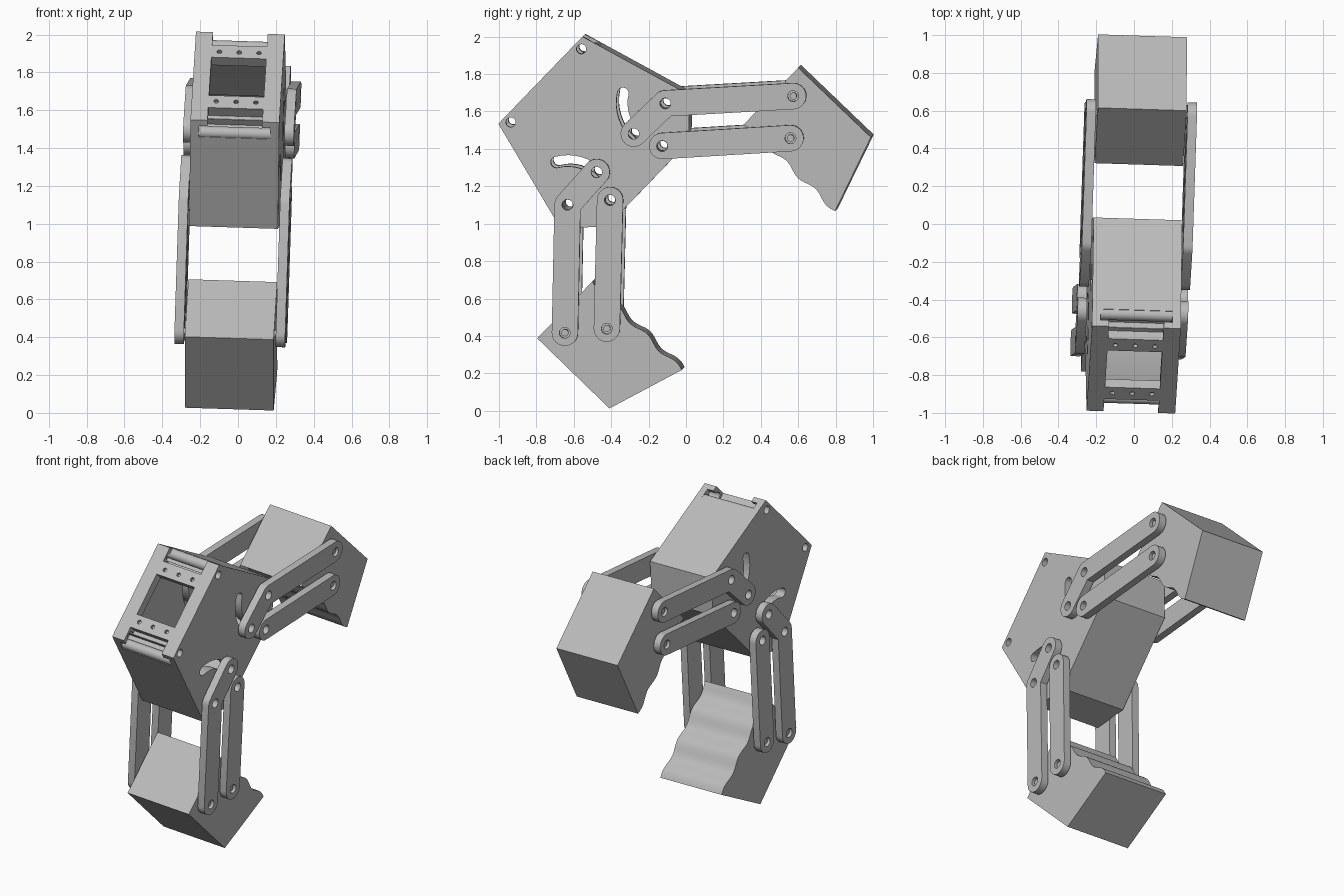
import bpy, bmesh, math
from mathutils import Matrix, Vector

if "Cube" in bpy.data.objects:
    bpy.data.objects.remove(bpy.data.objects["Cube"])

grey = bpy.data.materials.new("plain grey")
grey.use_nodes = True
colour = (0.5, 0.5, 0.5, 1)
grey.diffuse_color = colour
grey.node_tree.nodes["Principled BSDF"].inputs["Base Color"].default_value = colour

# Gripper frame: x across the plates, y along the gripping axis, z the opening direction
TILT = 0.032
FRAME = (Matrix.Translation((-0.002, -0.771, 1.775))
         @ Matrix.Rotation(-TILT, 4, 'Z') @ Matrix.Rotation(TILT, 4, 'Y')
         @ Matrix.Rotation(math.radians(-44), 4, 'X'))
HALF = 0.235
LINK_IN, LINK_OUT = 0.243, 0.293
PIVOT, DRIVE, TIP = (0.567, 0.377), (0.558, 0.143), (1.032, 0.88)
LOW_PIVOT, LOW_TIP = (0.713, 0.201), (1.178, 0.708)


def prism(name, points, x0, x1):
    """Extrude a (y, z) outline across x."""
    bm = bmesh.new()
    face = bm.faces.new([bm.verts.new((x0, a, s)) for a, s in points])
    side = bmesh.ops.extrude_face_region(bm, geom=[face])
    verts = [v for v in side["geom"] if isinstance(v, bmesh.types.BMVert)]
    bmesh.ops.translate(bm, verts=verts, vec=(x1 - x0, 0, 0))
    bmesh.ops.recalc_face_normals(bm, faces=bm.faces)
    mesh = bpy.data.meshes.new(name)
    bm.to_mesh(mesh)
    bm.free()
    mesh.materials.append(grey)
    obj = bpy.data.objects.new(name, mesh)
    bpy.context.collection.objects.link(obj)
    obj.matrix_world = FRAME
    return obj


def box(name, x0, x1, a0, a1, s0, s1):
    return prism(name, [(a0, s0), (a1, s0), (a1, s1), (a0, s1)], x0, x1)


def circle(centre, r, n=24):
    return [(centre[0] + r * math.cos(t * math.tau / n),
             centre[1] + r * math.sin(t * math.tau / n)) for t in range(n)]


def stroke(path, r):
    """Outline of a path of given half width with round ends and outer bends."""
    path = [Vector(p) for p in path]
    walk = path + path[-2:0:-1]
    out = []
    for i, p in enumerate(walk):
        d0 = (p - walk[i - 1]).normalized()
        d1 = (walk[(i + 1) % len(walk)] - p).normalized()
        n0, n1 = Vector((d0.y, -d0.x)), Vector((d1.y, -d1.x))
        turn = math.atan2(d0.x * d1.y - d0.y * d1.x, d0.dot(d1))
        if p in (path[0], path[-1]):
            turn = math.pi
        if turn > 0:
            steps = max(1, round(turn / 0.2))
            start = math.atan2(n0.y, n0.x)
            for k in range(steps + 1):
                t = start + turn * k / steps
                out.append((p.x + r * math.cos(t), p.y + r * math.sin(t)))
        else:
            q = p + r * (n0 + n1) / (1 + n0.dot(n1))
            out.append((q.x, q.y))
    return out


def flip(points, sign):
    return [(a, s * sign) for a, s in points]


def cut(obj, cutters):
    for c in cutters:
        mod = obj.modifiers.new("cut", 'BOOLEAN')
        mod.operation, mod.object, mod.solver = 'DIFFERENCE', c, 'EXACT'
    bpy.context.view_layer.update()
    result = obj.evaluated_get(bpy.context.evaluated_depsgraph_get())
    mesh = bpy.data.meshes.new_from_object(result)
    obj.modifiers.clear()
    obj.data = mesh
    for c in cutters:
        bpy.data.objects.remove(c)


# Body: a hollow housing
half = [(0, 0.324), (0.63, 0.497), (0.80, 0.313)]
body = prism("body", half + flip(half[::-1], -1), -HALF, HALF)
room = [(0.06, 0.2), (0.16, 0.27), (0.58, 0.40), (0.74, 0.27)]
cutters = [prism("room", room + flip(room[::-1], -1), -0.17, 0.17),
           box("window", -0.145, 0.145, -0.1, 0.1, -0.14, 0.14)]
arc = [math.radians(-149 + 8 * i) for i in range(9)]
slot = [(PIVOT[0] + 0.234 * math.cos(t), PIVOT[1] + 0.234 * math.sin(t)) for t in arc]
for sign in (1, -1):
    # Notches at the rear edges
    edge = sorted((0.23 * sign, 0.5 * sign))
    cutters.append(box("notch", -0.145, 0.145, -0.1, 0.06, *edge))
    edge = sorted((0.255 * sign, 0.5 * sign))
    cutters.append(box("hinge_gap", -0.19, 0.19, 0.035, 0.1, *edge))
    # Side slots, pivot holes and hinge holes
    cutters.append(prism("slot", flip(stroke(slot, 0.03), sign), -0.3, 0.3))
    for hole in (PIVOT, LOW_PIVOT, (0.042, 0.272)):
        cutters.append(prism("hole", circle((hole[0], hole[1] * sign), 0.026), -0.3, 0.3))
    # Rear screw holes
    for x in (-0.105, 0, 0.105):
        screw = prism("screw_hole", circle((0, 0), 0.013, 12), 0, 0.03)
        screw.matrix_world = (FRAME @ Matrix.Translation((x, -0.01, 0.182 * sign))
                              @ Matrix.Rotation(math.pi / 2, 4, 'Z'))
        cutters.append(screw)
cut(body, cutters)

for sign, level in ((1, "upper"), (-1, "lower")):
    # Rounded lip closing each notch
    prism(level + "_lip", circle((0.1, 0.316 * sign), 0.033), -0.19, 0.19)

    # Jaw with a rippled gripping face
    count = 36
    ripple = []
    for i in range(count + 1):
        a = 0.947 + (1.62 - 0.947) * i / count
        ripple.append((a, 0.592 - 0.012 * math.cos(math.tau * (a - 1.14) / 0.215)))
    prism(level + "_jaw", flip(ripple + [(1.484, 1.008), (0.946, 1.006)], sign), -HALF, HALF)

    # Bent levers and straight links on both sides
    for x, side in ((1, "left"), (-1, "right")):
        x0, x1 = sorted((LINK_IN * x, LINK_OUT * x))
        for part, path in (("lever", (DRIVE, PIVOT, TIP)), ("link", (LOW_PIVOT, LOW_TIP))):
            arm = prism(f"{level}_{part}_{side}", flip(stroke(path, 0.07), sign), x0, x1)
            cut(arm, [prism("hole", circle((a, s * sign), 0.029), x0 - 0.1, x1 + 0.1)
                      for a, s in path])
            # Pin joining the arm to the jaw
            end = (path[-1][0], path[-1][1] * sign)
            p0, p1 = sorted((0.2 * x, 0.28 * x))
            prism(f"{level}_{part}_pin_{side}", circle(end, 0.019, 16), p0, p1)

# Smooth the curved faces, keep edges sharp
for obj in bpy.context.collection.objects:
    if obj.type == 'MESH' and grey.name in obj.data.materials:
        obj.select_set(True)
        bpy.context.view_layer.objects.active = obj
bpy.ops.object.shade_smooth_by_angle(angle=math.radians(30))
